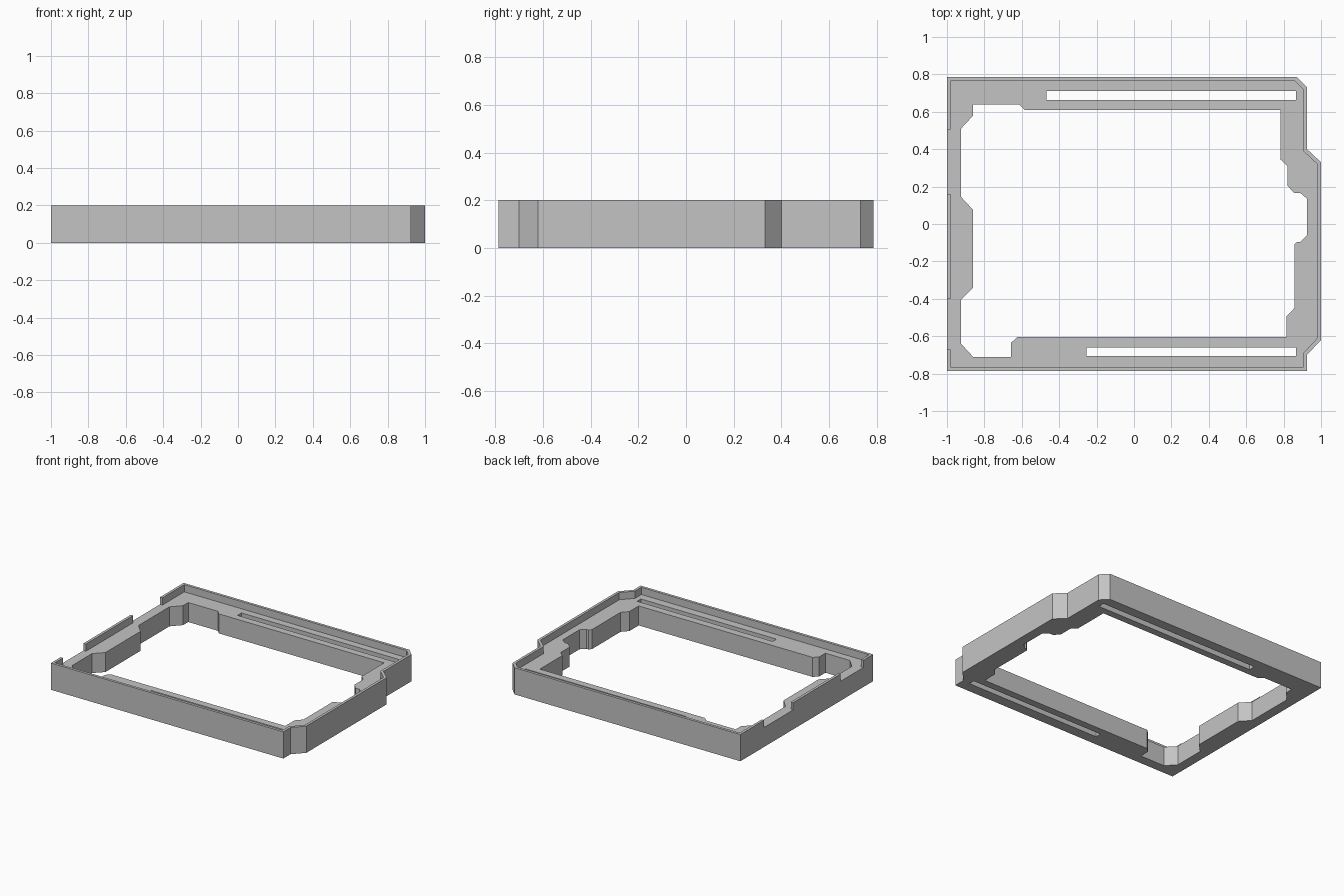
import bpy
import bmesh

default_cube = bpy.data.objects.get("Cube")
if default_cube:
    bpy.data.objects.remove(default_cube, do_unlink=True)

HEIGHT = 0.2
LEDGE = 0.146
OVERSHOOT = 0.1


def make_material(name, rgb):
    material = bpy.data.materials.new(name)
    material.use_nodes = True
    colour = (*rgb, 1)
    material.diffuse_color = colour
    material.node_tree.nodes["Principled BSDF"].inputs["Base Color"].default_value = colour
    return material


def make_prism(name, outline, bottom, top):
    """Extrude a flat outline into a closed solid."""
    mesh = bpy.data.meshes.new(name)
    bm = bmesh.new()
    face = bm.faces.new([bm.verts.new((x, y, bottom)) for x, y in outline])
    extruded = bmesh.ops.extrude_face_region(bm, geom=[face], use_keep_orig=True)
    moved = [v for v in extruded["geom"] if isinstance(v, bmesh.types.BMVert)]
    bmesh.ops.translate(bm, verts=moved, vec=(0, 0, top - bottom))
    bmesh.ops.recalc_face_normals(bm, faces=bm.faces)
    bm.to_mesh(mesh)
    bm.free()
    obj = bpy.data.objects.new(name, mesh)
    bpy.context.collection.objects.link(obj)
    return obj


def rectangle(left, right, front, back):
    return [(left, front), (right, front), (right, back), (left, back)]


def cut(target, cutters):
    """Subtract the cutters, bake the result and remove the helpers."""
    for cutter in cutters:
        cutter.hide_render = True
        modifier = target.modifiers.new(cutter.name, "BOOLEAN")
        modifier.operation = "DIFFERENCE"
        modifier.solver = "EXACT"
        modifier.object = cutter
    depsgraph = bpy.context.evaluated_depsgraph_get()
    baked = bpy.data.meshes.new_from_object(target.evaluated_get(depsgraph))
    target.modifiers.clear()
    target.data = baked
    for cutter in cutters:
        bpy.data.objects.remove(cutter, do_unlink=True)


# Outer shell of the frame
shell_outline = [
    (-1, -.785), (.925, -.785), (.925, -.7), (1, -.62), (1, .33),
    (.925, .4), (.925, .73), (.87, .785), (-1, .785),
]

# Board recess, with two connector gaps running out through the left wall
gap = -1 - OVERSHOOT
recess_outline = [
    (-.98, -.765), (.905, -.765), (.905, -.69), (.98, -.61), (.98, .32),
    (.905, .39), (.905, .72), (.86, .765), (-.98, .765),
    (-.98, .505), (gap, .505), (gap, .16), (-.98, .16),
    (-.98, -.4), (gap, -.4), (gap, -.67), (-.98, -.67),
]

# Stepped central opening, which leaves the supporting ledge
opening_outline = [
    # back edge
    (-.86, .64), (-.615, .64), (-.585, .61), (.783, .61),
    # stepped right edge
    (.783, .345), (.82, .31), (.82, .205), (.857, .165), (.89, .165),
    (.925, .135), (.925, -.06), (.89, -.095), (.873, -.095),
    (.857, -.11), (.857, -.45), (.815, -.495), (.815, -.605),
    # front edge
    (-.625, -.605), (-.657, -.635), (-.657, -.71), (-.86, -.71),
    # left edge
    (-.925, -.64), (-.925, -.405), (-.86, -.34), (-.86, .075),
    (-.925, .145), (-.925, .51), (-.86, .58),
]

frame = make_prism("board_frame", shell_outline, 0, HEIGHT)
recess = make_prism("recess_cutter", recess_outline, LEDGE, HEIGHT + OVERSHOOT)

# Openings that pass right through, including the two pin slots
through_outlines = {
    "opening_cutter": opening_outline,
    "back_slot_cutter": rectangle(-.468, .867, .663, .711),
    "front_slot_cutter": rectangle(-.255, .867, -.705, -.66),
}
through_cutters = [
    make_prism(name, outline, -OVERSHOOT, HEIGHT + OVERSHOOT)
    for name, outline in through_outlines.items()
]
cut(frame, [recess] + through_cutters)

# Plain grey finish with flat faces
frame.data.materials.clear()
frame.data.materials.append(make_material("plain_grey", (.55, .55, .55)))
for polygon in frame.data.polygons:
    polygon.material_index = 0
    polygon.use_smooth = False
